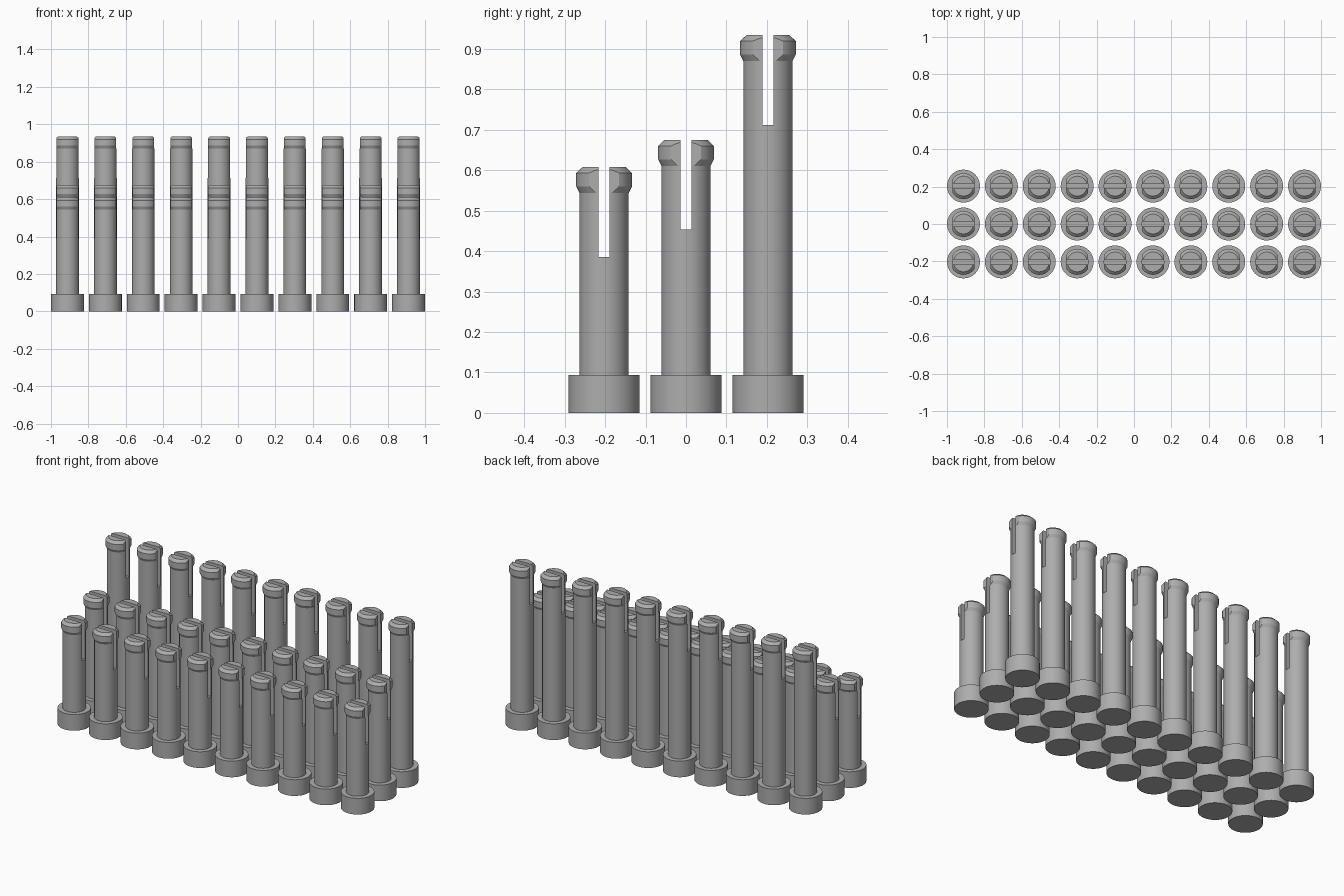
import bpy, bmesh, math
from mathutils import Vector

cube = bpy.data.objects.get("Cube")
if cube:
    bpy.data.objects.remove(cube)

PITCH, COLUMNS = 0.2026, 10
BASE_R, BASE_H = 0.088, 0.094
SHAFT_R, HEAD_R, TOP_R = 0.061, 0.069, 0.053
SLOT_HALF, SLOT_DEPTH = 0.0135, 0.222
HEAD_H, HEAD_FLAT = 0.064, 0.058

grey = bpy.data.materials.new("plain_grey")
grey.use_nodes = True
colour = (0.42, 0.42, 0.42, 1)
grey.diffuse_color = colour
grey.node_tree.nodes["Principled BSDF"].inputs["Base Color"].default_value = colour


def lathe(profile, cuts=()):
    """Revolve (radius, height) points about z, then trim by (point, outward normal) planes."""
    bm = bmesh.new()
    verts = [bm.verts.new((r, 0, z)) for r, z in profile]
    edges = [bm.edges.new(pair) for pair in zip(verts, verts[1:])]
    bmesh.ops.spin(bm, geom=verts + edges, cent=(0, 0, 0), axis=(0, 0, 1),
                   angle=math.tau, steps=48, use_duplicate=False)
    bmesh.ops.remove_doubles(bm, verts=bm.verts, dist=1e-5)
    for point, normal in cuts:
        geom = bm.verts[:] + bm.edges[:] + bm.faces[:]
        bmesh.ops.bisect_plane(bm, geom=geom, plane_co=point, plane_no=normal, clear_outer=True)
        rim = [e for e in bm.edges if e.is_boundary]
        bmesh.ops.holes_fill(bm, edges=rim, sides=0)
    bmesh.ops.recalc_face_normals(bm, faces=bm.faces)
    return bm


def pin_mesh(name, top):
    floor, neck = top - SLOT_DEPTH, top - HEAD_H
    # Foot and solid lower shaft
    parts = [lathe([(0, 0), (BASE_R, 0), (BASE_R, BASE_H), (SHAFT_R, BASE_H),
                    (SHAFT_R, floor), (0, floor)])]
    # Two prongs with barbed heads, flattened on the sides
    for side in (-1, 1):
        slot = (Vector((0, side * SLOT_HALF, 0)), Vector((0, -side, 0)))
        flats = [(Vector((s * HEAD_FLAT, 0, 0)), Vector((s, 0, 0))) for s in (-1, 1)]
        parts.append(lathe([(0, floor), (SHAFT_R, floor), (SHAFT_R, neck), (0, neck)], [slot]))
        parts.append(lathe([(0, neck), (SHAFT_R, neck), (HEAD_R, neck + 0.016),
                            (HEAD_R, top - 0.015), (TOP_R, top), (0, top)], [slot] + flats))
    whole = bmesh.new()
    mesh = bpy.data.meshes.new(name)
    for part in parts:
        part.to_mesh(mesh)
        whole.from_mesh(mesh)
        part.free()
    whole.to_mesh(mesh)
    whole.free()
    mesh.materials.append(grey)
    mesh.shade_smooth()
    mesh.set_sharp_from_angle(angle=math.radians(25))
    return mesh


# Three rows of pins, rising towards the back
for row, (name, top) in enumerate((("short_pin", 0.608), ("medium_pin", 0.675), ("tall_pin", 0.934))):
    mesh = pin_mesh(name, top)
    for column in range(COLUMNS):
        pin = bpy.data.objects.new(f"{name}_{column + 1}", mesh)
        pin.location = ((column - (COLUMNS - 1) / 2) * PITCH, (row - 1) * PITCH, 0)
        bpy.context.collection.objects.link(pin)
